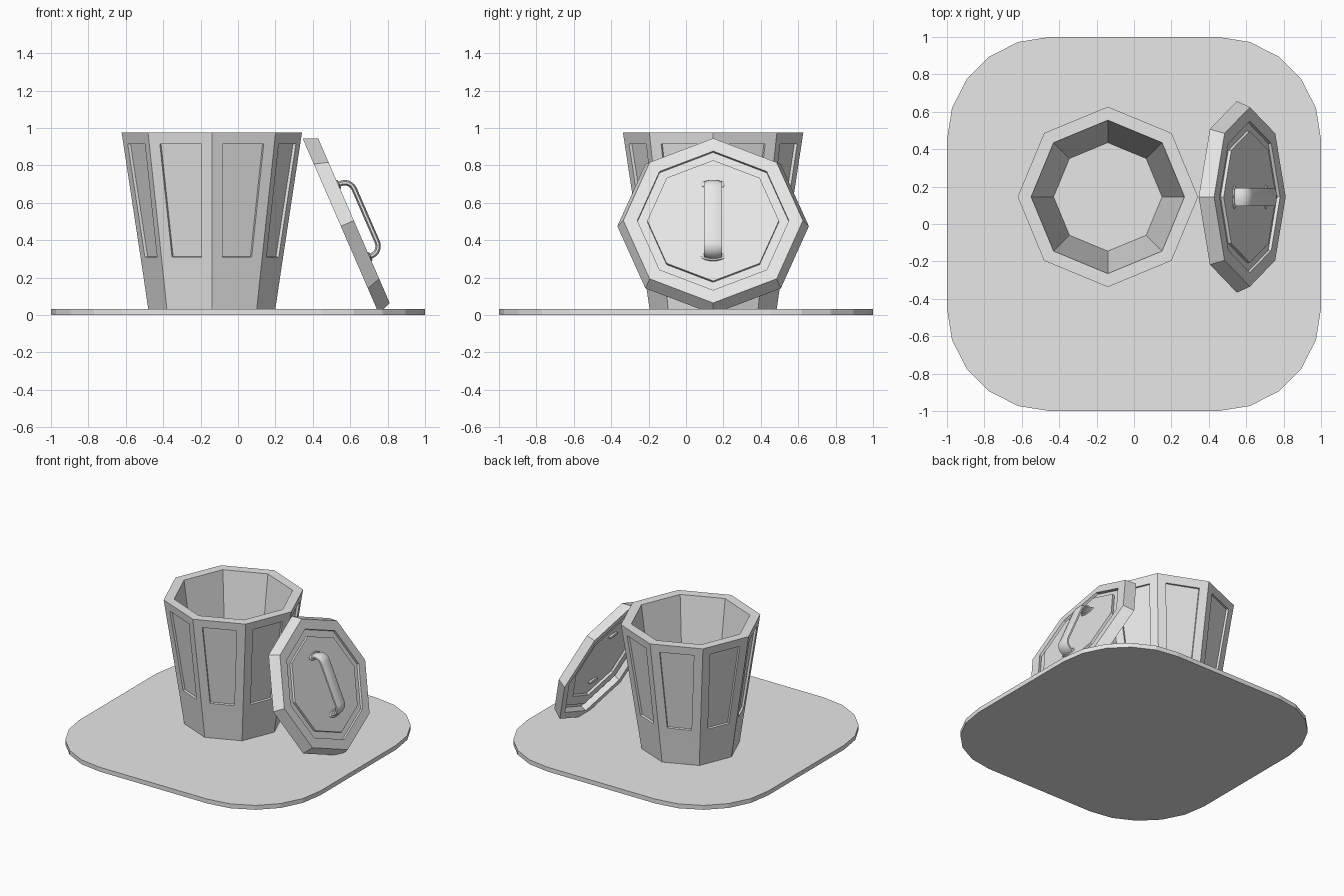
import bpy, bmesh
from math import sin, cos, pi, atan2
from mathutils import Matrix, Vector

cube = bpy.data.objects.get("Cube")
if cube:
    bpy.data.objects.remove(cube, do_unlink=True)

grey = bpy.data.materials.new("light grey")
grey.use_nodes = True
grey.diffuse_color = (0.8, 0.8, 0.8, 1)
grey.node_tree.nodes["Principled BSDF"].inputs["Base Color"].default_value = (0.8, 0.8, 0.8, 1)


def finish(bm, name, matrix=Matrix(), smooth=False):
    bmesh.ops.recalc_face_normals(bm, faces=bm.faces[:])
    mesh = bpy.data.meshes.new(name)
    bm.to_mesh(mesh)
    bm.free()
    mesh.materials.append(grey)
    obj = bpy.data.objects.new(name, mesh)
    obj.matrix_world = matrix
    bpy.context.collection.objects.link(obj)
    if smooth:
        bpy.ops.object.select_all(action='DESELECT')
        obj.select_set(True)
        bpy.context.view_layer.objects.active = obj
        bpy.ops.object.shade_smooth_by_angle(angle=pi / 5)
    return obj


def loft(bm, rings):
    """Skin a list of point rings and cap both ends; return quads per band."""
    rows = [[bm.verts.new(p) for p in ring] for ring in rings]
    n = len(rows[0])
    bands = [[bm.faces.new((a[i], a[(i + 1) % n], b[(i + 1) % n], b[i])) for i in range(n)]
             for a, b in zip(rows, rows[1:])]
    bm.faces.new(rows[0][::-1])
    bm.faces.new(rows[-1])
    return bands


def octagon(r, z):
    return [(r * cos(i * pi / 4), r * sin(i * pi / 4), z) for i in range(8)]


# Ground slab with rounded corners
SLAB = 0.033
CORNER = 0.45
outline = []
for quarter in range(4):
    turn = quarter * pi / 2
    c = Matrix.Rotation(turn, 3, 'Z') @ Vector((CORNER, CORNER, 0))
    for k in range(6):
        a = turn + k * pi / 10
        outline.append((c.x + 0.55 * cos(a), c.y + 0.55 * sin(a)))
bm = bmesh.new()
loft(bm, [[(x, y, z) for x, y in outline] for z in (0, SLAB)])
finish(bm, "ground_slab")

# Tapered eight-sided bin, hollow, with a recessed panel on each side
bm = bmesh.new()
profile = [(0.34, SLAB), (0.372, 0.25), (0.482, 0.975), (0.41, 0.975), (0.29, 0.11)]
bands = loft(bm, [octagon(r, z) for r, z in profile])
panels = bands[1]
bmesh.ops.recalc_face_normals(bm, faces=bm.faces[:])
bmesh.ops.inset_individual(bm, faces=panels, thickness=0.061, use_even_offset=True)
bmesh.ops.inset_individual(bm, faces=panels, thickness=0.0005, depth=-0.016, use_even_offset=True)
finish(bm, "bin_body", Matrix.Translation((-0.14, 0.145, 0)))

# Leaning lid: hollow underneath, grooved on its outer face
lean = Matrix.Translation((0.55, 0.145, 0.475)) @ Matrix.Rotation(atan2(0.92, 0.4), 4, 'Y')
bm = bmesh.new()
underside = [(0.33, 0.046), (0.335, 0.03), (0.415, 0.03), (0.42, 0.046), (0.45, 0.046), (0.455, 0)]
outside = [(0.512, 0), (0.48, 0.076), (0.405, 0.076), (0.405, 0.058), (0.352, 0.058), (0.352, 0.076)]
loft(bm, [octagon(r, z) for r, z in underside + outside])
finish(bm, "lid", lean, False)

# Lid handle: flat rounded strap swept along an arch
LENGTH, HEIGHT, BEND = 0.21, 0.145, 0.055
path = [(-LENGTH, 0.034, 0)]
for k in range(7):
    a = k * pi / 12
    path.append((-LENGTH + BEND * (1 - cos(a)), HEIGHT - BEND + BEND * sin(a), a))
path += [(-x, z, pi - a) for x, z, a in reversed(path)]
rings = []
for x, z, a in path:
    ring = []
    for i in range(8):
        b = (i + 0.5) * pi / 4
        off, side = 0.0155 * sin(b), 0.052 * cos(b)
        ring.append((x - off * cos(a), side, z + off * sin(a)))
    rings.append(ring)
bm = bmesh.new()
loft(bm, rings)
finish(bm, "lid_handle", lean, True)

# Low collars where the handle meets the lid
for side, label in ((-1, "upper"), (1, "lower")):
    bm = bmesh.new()
    loft(bm, [[(side * LENGTH + 0.026 * s * cos(i * pi / 8), 0.064 * s * sin(i * pi / 8), z)
               for i in range(16)] for s, z in ((1, 0.07), (1, 0.079), (0.9, 0.083))])
    finish(bm, label + "_handle_collar", lean, True)
